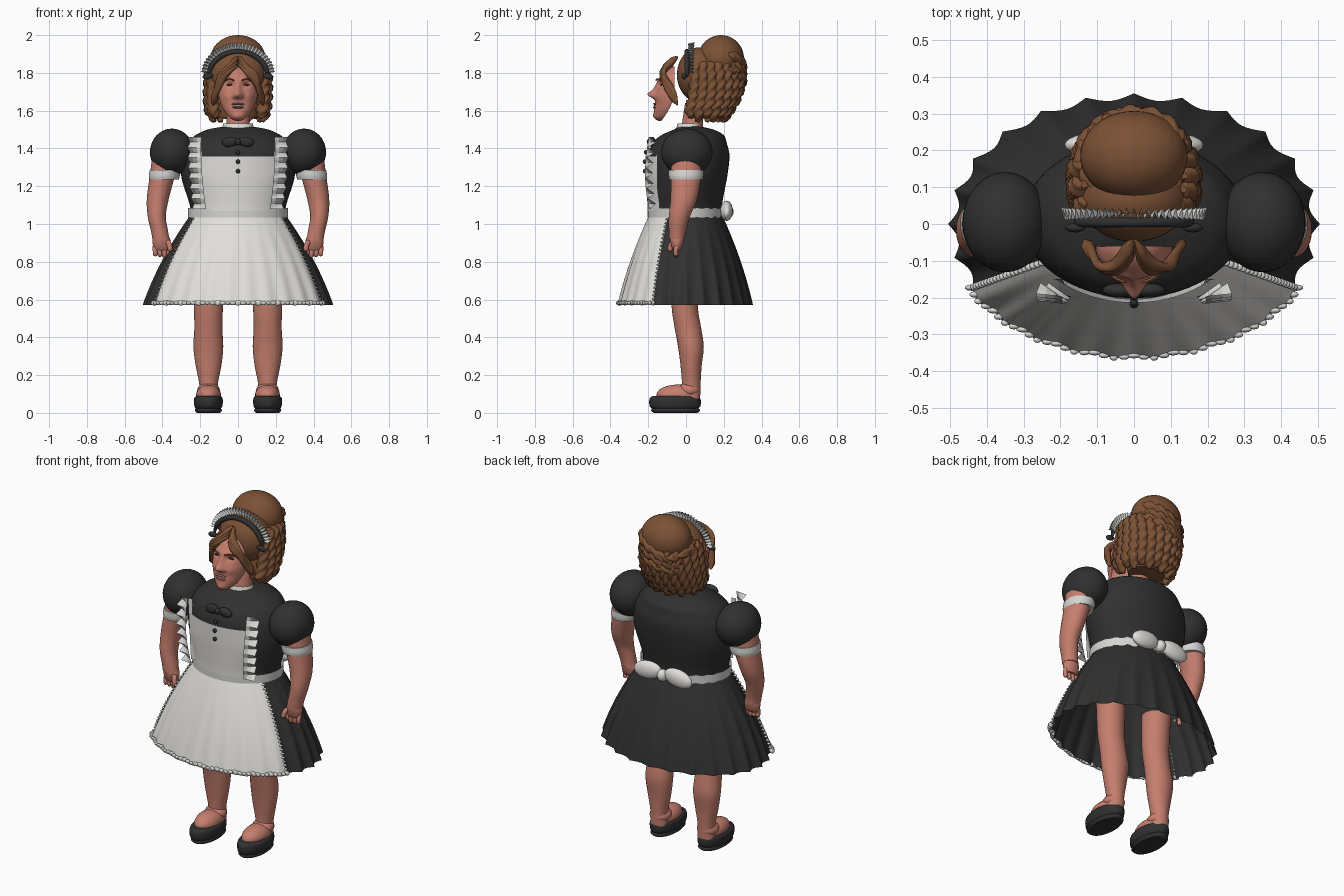
import bpy, bmesh
from math import sin, cos, pi, sqrt, exp, radians
from mathutils import Vector

if "Cube" in bpy.data.objects:
    bpy.data.objects.remove(bpy.data.objects["Cube"])


def material(name, r, g, b):
    m = bpy.data.materials.new(name)
    m.use_nodes = True
    m.diffuse_color = (r, g, b, 1)
    m.node_tree.nodes["Principled BSDF"].inputs["Base Color"].default_value = (r, g, b, 1)
    return m


BLACK = material("black cloth", .03, .03, .03)
WHITE = material("white cloth", .76, .74, .71)
LACE = material("pale lace", .66, .66, .64)
SKIN = material("skin", .56, .21, .155)
HAIR = material("brown hair", .2, .083, .036)
LIP = material("lips", .42, .1, .09)
EYE = material("dark brown", .06, .025, .015)


def finish(name, bm, mat):
    bmesh.ops.recalc_face_normals(bm, faces=bm.faces)
    me = bpy.data.meshes.new(name)
    bm.to_mesh(me)
    bm.free()
    me.materials.append(mat)
    ob = bpy.data.objects.new(name, me)
    bpy.context.collection.objects.link(ob)
    return ob


def grid(name, f, nu, nv, mat, closed=False, caps=False, smooth=True):
    """Surface through f(u, v), both running 0..1; closed joins it around u."""
    bm = bmesh.new()
    cols = nu if closed else nu + 1
    rows = [[bm.verts.new(f(i / nu, j / nv)) for i in range(cols)] for j in range(nv + 1)]
    for a, b in zip(rows, rows[1:]):
        for i in range(nu):
            k = (i + 1) % cols
            bm.faces.new((a[i], a[k], b[k], b[i])).smooth = smooth
    if caps:
        bm.faces.new(rows[0])
        bm.faces.new(rows[-1])
    return finish(name, bm, mat)


def spline(pts, t):
    """Catmull-Rom point at t in 0..1 through tuples of any length."""
    s = min(t, 1) * (len(pts) - 1)
    i = min(int(s), len(pts) - 2)
    s -= i
    a, b, c, d = (pts[max(0, min(len(pts) - 1, i + k))] for k in (-1, 0, 1, 2))
    return [q + .5 * s * (r - p + s * (2 * p - 5 * q + 4 * r - w + s * (3 * (q - r) + w - p)))
            for p, q, r, w in zip(a, b, c, d)]


def loft(name, rings, mat, nu=32, nv=24):
    """Rings are (z, centre x, centre y, radius x, radius y)."""
    def f(u, v):
        z, cx, cy, rx, ry = spline(rings, v)
        return cx + rx * cos(2 * pi * u), cy + ry * sin(2 * pi * u), z
    return grid(name, f, nu, nv, mat, True, True)


def ball(name, centre, size, mat, seg=20, tilt=0):
    bm = bmesh.new()
    bmesh.ops.create_uvsphere(bm, u_segments=seg, v_segments=seg // 2, radius=1)
    for p in bm.faces:
        p.smooth = True
    ob = finish(name, bm, mat)
    ob.location, ob.scale, ob.rotation_euler = centre, size, (0, tilt, 0)
    return ob


def rope(name, path, r, mat, twist=0, lobes=3, nv=36, nu=12):
    """Tapered lock swept along a path, with turning ridges when twisted."""
    def f(u, v):
        p = Vector(spline(path, v))
        d = (Vector(spline(path, min(1, v + .02))) - Vector(spline(path, max(0, v - .02)))).normalized()
        side = d.cross(Vector((.3, .9, .2))).normalized()
        up = d.cross(side)
        a = 2 * pi * u
        w = r * min(1, .35 + 6 * v, .3 + 5 * (1 - v))
        if twist:
            w *= 1 + .22 * cos(lobes * (a - twist * 2 * pi * v))
        return p + (side * cos(a) + up * sin(a)) * w
    return grid(name, f, nu, nv, mat, True, True)


# Bodice
body = [(1.03, 0, 0, .25, .19), (1.1, 0, 0, .255, .19), (1.25, 0, .01, .3, .208),
        (1.36, 0, .015, .295, .215), (1.43, 0, .02, .265, .195), (1.47, 0, .035, .225, .165),
        (1.5, 0, .04, .16, .105), (1.515, 0, .02, .08, .06)]
loft("bodice", body, BLACK, 48, 40)


def chest(x, z):
    """Front y of the bodice."""
    for a, b in zip(body, body[1:]):
        if z <= b[0]:
            k = (z - a[0]) / (b[0] - a[0])
            cy, rx, ry = (p + (q - p) * k for p, q in zip(a[2:], b[2:]))
            return cy - ry * sqrt(max(0, 1 - (x / rx) ** 2))


# Skirt and apron share one flared bell
def bell(angle, t, ripple=0, out=0):
    g = t * (1.35 - .35 * t)
    k = 1 - ripple * t
    return ((.25 + .255 * g) * k + out) * cos(angle), ((.19 + .165 * g) * k + out) * sin(angle), 1.05 - .48 * t


grid("skirt", lambda u, v: bell(2 * pi * u + pi / 2, v, .05 * abs(sin(24 * pi * u))),
     192, 16, BLACK, True)


def apron(u, v, out=.004):
    return bell(radians(209 + 122 * u), v, .012 * (cos(20 * pi * u) - .6), out)


grid("apron_skirt", apron, 100, 16, WHITE)
for i in range(41):
    big = .5 + .5 * cos(i * pi / 2)
    ball("hem_lace", apron(i / 40, .975, .006), (.012 + .008 * big, .009, .009 + .005 * big), LACE, 10)
for edge in (0, 1):
    for i in range(22):
        ball("edge_lace", apron(edge, .05 + .042 * i, .006), (.01, .01, .006), LACE, 8)

# Waistband and rear bow
grid("waistband", lambda u, v: (.264 * cos(2 * pi * u), .203 * sin(2 * pi * u),
     1.035 + .05 * v + .005 * cos(44 * pi * u) * max(0, sin(2 * pi * u))), 132, 2, LACE, True)
for s in (-1, 1):
    ball("rear_bow_loop", (.1 * s, .215, 1.07), (.09, .033, .052), WHITE, 24, .15 * s)
ball("rear_bow_knot", (0, .22, 1.065), (.03, .032, .035), WHITE)


# Apron bib, frilled straps, buttons and chest bow
def bib(u, v):
    z = 1.07 + .29 * v
    x = (u * 2 - 1) * (.19 + .02 * v)
    return x, chest(x, z) - .014, z


grid("apron_bib", bib, 24, 10, WHITE)
for s in (-1, 1):
    def strap(u, v):
        zig = abs((v * 14) % 2 - 1)
        x = .17 + .025 * sin(v * pi * .6) + u * (.06 + .012 * zig)
        return s * x, -.197 - .02 * sin(v * pi) - (zig - .5) * .035 * u + .025 * u, 1.08 + .38 * v
    grid("strap_frill", strap, 3, 28, LACE, smooth=False)

    def strap_base(u, v):
        x = .175 + .03 * u + .02 * v
        z = 1.08 + .36 * v
        return s * x, min(chest(x, z) - .012, -.15), z
    grid("strap", strap_base, 3, 10, WHITE)
    ball("chest_bow_loop", (.043 * s, -.18, 1.435), (.043, .02, .027), BLACK, 16, .12 * s)
ball("chest_bow_knot", (0, -.19, 1.435), (.015, .018, .018), BLACK)
for z in (1.38, 1.33, 1.28):
    ball("button", (0, chest(0, z) - .02, z), (.012, .01, .012), BLACK, 12)

# Neck and collar
loft("neck", [(1.46, 0, .03, .065, .06), (1.54, 0, .035, .06, .055), (1.64, 0, .05, .06, .055)], SKIN)
grid("collar", lambda u, v: ((.086 - .008 * v) * cos(2 * pi * u),
     .015 + (.068 - .008 * v) * sin(2 * pi * u), 1.498 + .035 * v), 32, 2, WHITE, True)

# Arms, hands, legs and shoes on both sides
for s in (-1, 1):
    ball("puff_sleeve", (.35 * s, .005, 1.38), (.116, .136, .125), BLACK, 40)
    loft("sleeve_cuff", [(1.235, .392 * s, 0, .078, .088), (1.255, .39 * s, 0, .082, .092),
                         (1.285, .385 * s, 0, .082, .092)], LACE)
    loft("arm", [(1.38, .38 * s, 0, .07, .08), (1.25, .402 * s, 0, .066, .08),
                 (1.13, .425 * s, -.012, .058, .07), (1.04, .43 * s, -.035, .048, .056),
                 (.96, .415 * s, -.046, .045, .045), (.92, .408 * s, -.048, .045, .042)], SKIN)
    loft("palm", [(.935, .407 * s, -.048, .042, .038), (.91, .405 * s, -.048, .048, .036),
                  (.88, .403 * s, -.048, .046, .028), (.86, .402 * s, -.048, .036, .018)], SKIN, 20, 10)
    for i in range(4):
        x = (.367 + .024 * i) * s
        rope("finger", [(x, -.045, .89), (x, -.055, .855), (x - .004 * s, -.05, .822 + .004 * abs(i - 1))],
             .0125, SKIN, nv=8)
    rope("thumb", [(.375 * s, -.065, .91), (.362 * s, -.082, .885), (.36 * s, -.085, .855)], .014, SKIN, nv=8)

    loft("leg", [(.78, .16 * s, -.005, .08, .08), (.57, .157 * s, -.007, .077, .07),
                 (.45, .157 * s, .01, .074, .07), (.35, .157 * s, .026, .079, .068),
                 (.25, .156 * s, .027, .068, .056), (.15, .156 * s, .028, .049, .049),
                 (.07, .156 * s, .025, .052, .05)], SKIN)
    ball("foot", (.156 * s, -.045, .095), (.066, .112, .055), SKIN, 24)
    ball("ankle", (.156 * s, .015, .12), (.06, .062, .042), SKIN, 24)
    loft("shoe", [(.022, .157 * s, -.058, .066, .122), (.035, .157 * s, -.058, .074, .134),
                  (.06, .157 * s, -.058, .077, .137), (.08, .157 * s, -.058, .074, .132),
                  (.09, .157 * s, -.058, .062, .115)], BLACK, 36, 12)
    loft("sole", [(0, .157 * s, -.055, .06, .115), (.012, .157 * s, -.055, .072, .13),
                  (.025, .157 * s, -.055, .066, .122)], BLACK, 36, 4)


# Face mask with nose, brow, cheeks and lips raised from an oval
def face(u, v):
    a, b = (u - .5) * pi, (v - .5) * pi
    h = sin(b)
    x = .104 * cos(b) * sin(a) * (1 + .15 * min(0, h))
    z = 1.69 + .145 * h
    y = -.06 - .095 * cos(b) * cos(a) - .07 * max(0, -h) ** 1.5

    def bump(px, pz, wx, wz, amount):
        return amount * exp(-((abs(x) - px) / wx) ** 2 - ((z - pz) / wz) ** 2)
    y -= (bump(0, 1.685, .022, .02, .04) + bump(0, 1.715, .016, .035, .016)
          + bump(.02, 1.677, .012, .012, .012) + bump(.055, 1.675, .03, .025, .01)
          + bump(.03, 1.765, .045, .015, .008) - bump(.042, 1.738, .02, .014, .014)
          + bump(0, 1.568, .03, .018, .008))
    return x, y, z


grid("face", face, 64, 64, SKIN)
for s in (-1, 1):
    ball("eye", (.043 * s, -.129, 1.737), (.02, .007, .005), EYE, 14, .1 * s)
    rope("eyebrow", [(.02 * s, -.158, 1.76), (.045 * s, -.15, 1.768), (.072 * s, -.128, 1.758)],
         .004, HAIR, nv=10)
ball("teeth", (0, -.163, 1.627), (.03, .008, .006), WHITE)
ball("upper_lip", (0, -.163, 1.636), (.036, .011, .006), LIP)
ball("lower_lip", (0, -.164, 1.617), (.031, .012, .006), LIP)

# Hair: cap, inner mass, bun and twisted locks
ball("hair_cap", (0, .07, 1.79), (.15, .118, .145), HAIR, 40)
mass = [(1.56, 0, .08, .13, .12), (1.62, 0, .095, .15, .14), (1.7, 0, .12, .152, .155),
        (1.78, 0, .125, .15, .16), (1.86, 0, .13, .135, .15)]
loft("hair_mass", [(z, x, y + .02, a - .025, b - .035) for z, x, y, a, b in mass], HAIR)
ball("hair_bun", (0, .185, 1.875), (.146, .122, .125), HAIR, 48)
for i in range(15):
    path = []
    for j in range(6):
        z, _, cy, rx, ry = spline(mass, 1 - j / 5)
        a = radians(-28 + 236 * i / 14 + 24 * (j / 5 - .5) * sin(pi * i / 14))
        path.append((rx * cos(a), cy + ry * sin(a), z - .02 * (j == 5) * (i % 2)))
    rope("twisted_lock", path, .03, HAIR, 2.2, nv=48)
ring = [(.14 * cos(a), .18 + .115 * sin(a), 1.83 - .03 * sin(a)) for a in (k * pi / 8 for k in range(17))]
rope("bun_braid", ring, .022, HAIR, 6, nv=90)
for k in range(3):
    rope("bun_sweep", [(.13 - .02 * k, .22, 1.9 - .04 * k), (.06, .285, 1.86 - .04 * k),
                       (-.05, .285, 1.81 - .035 * k), (-.14, .2, 1.77 - .03 * k)], .026, HAIR, 2, nv=40)
for s in (-1, 1):
    for k in range(3):
        rope("fringe_lock", [(.004 * s, -.045 - .012 * k, 1.885 - .018 * k),
                             (.045 * s, -.105 - .008 * k, 1.835 - .014 * k),
                             (.09 * s, -.115, 1.785 - .016 * k),
                             (.118 * s, -.075, 1.71 - .015 * k),
                             (.132 * s, -.045, 1.63)], .015, HAIR, 1, 2)

# Headband with pleated frill and side bows
arch = [(.157 * cos(a), .005, 1.78 + .132 * sin(a)) for a in (k * pi / 12 for k in range(13))]
rope("headband", arch, .014, BLACK, nv=40)


def frill(u, v):
    a = pi * (.04 + .92 * u)
    zig = abs((u * 56) % 2 - 1)
    k = v * (.036 + .008 * zig)
    return (.155 + k) * cos(a), .028 + (zig - .5) * .034 * v, 1.782 + (.137 + k) * sin(a)


grid("headband_frill", frill, 112, 2, LACE, smooth=False)
for s in (-1, 1):
    ball("headband_bow", (.16 * s, -.01, 1.782), (.028, .013, .016), BLACK, 16, .2 * s)
